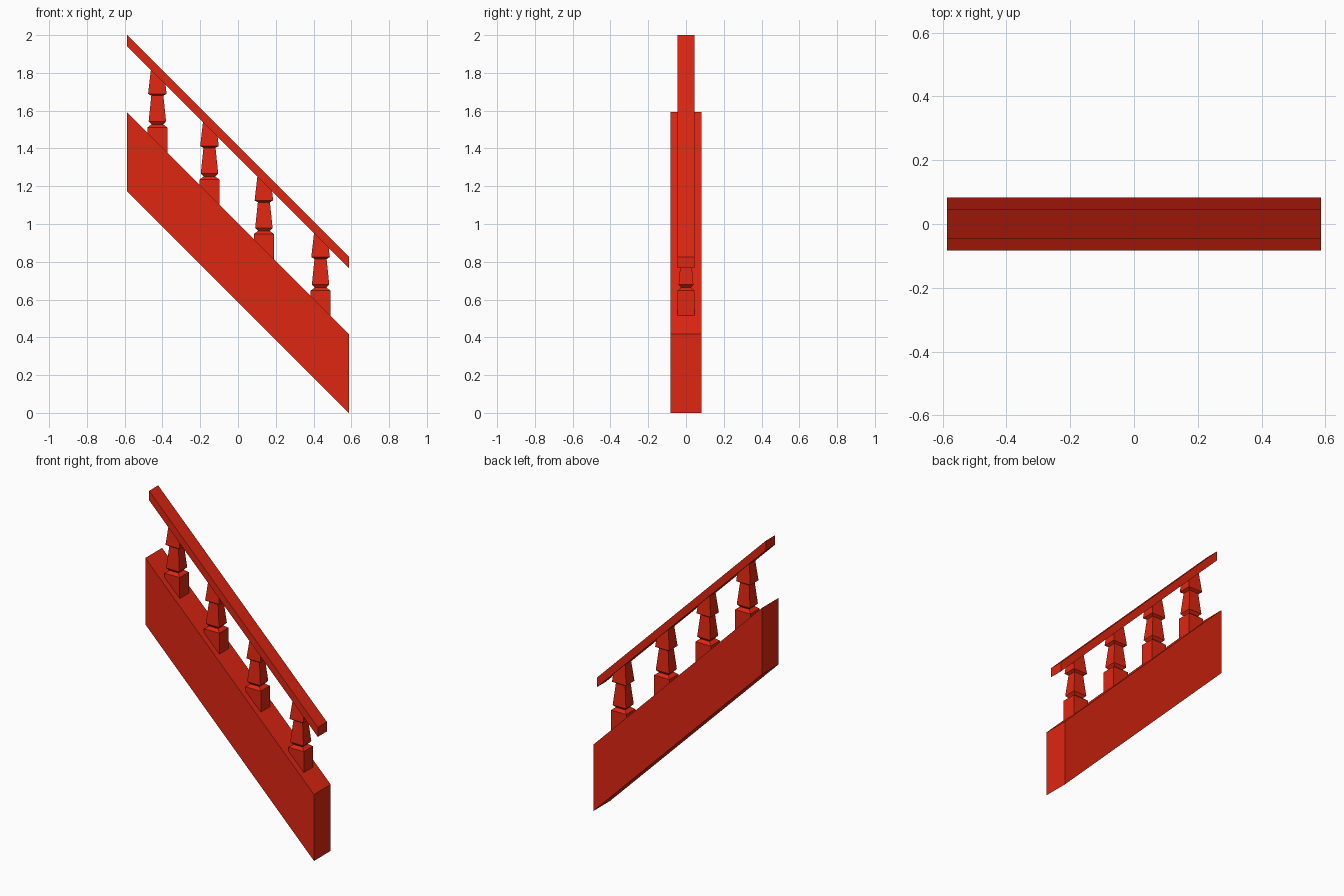
import bpy
import bmesh
from mathutils import Vector

cube = bpy.data.objects.get("Cube")
if cube:
    bpy.data.objects.remove(cube, do_unlink=True)

red = bpy.data.materials.new("red_paint")
red.use_nodes = True
red.diffuse_color = (0.73, 0.019, 0.0055, 1)
red.node_tree.nodes["Principled BSDF"].inputs["Base Color"].default_value = red.diffuse_color

END = 0.587      # half length of the flight along x
SLOPE = Vector((1, 0, 1))


def finish(name, bm):
    bmesh.ops.recalc_face_normals(bm, faces=bm.faces)
    mesh = bpy.data.meshes.new(name)
    bm.to_mesh(mesh)
    bm.free()
    mesh.materials.append(red)
    obj = bpy.data.objects.new(name, mesh)
    bpy.context.collection.objects.link(obj)
    return obj


def sloped_beam(name, low, high, half_depth):
    """Beam descending at 45 degrees with vertical ends; low/high are its heights at x = 0."""
    bm = bmesh.new()
    bmesh.ops.create_cube(bm, size=2)
    for v in bm.verts:
        x = v.co.x * END
        v.co = (x, v.co.y * half_depth, (high if v.co.z > 0 else low) - x)
    return finish(name, bm)


def baluster(name, x, profile, low, high):
    """Stack of rectangular rings, trimmed along the slope at both ends."""
    bm = bmesh.new()
    rings = []
    for half, z in profile:
        rings.append([bm.verts.new((x + sx * half, sy * half * 0.85, 1.084 - x + z))
                      for sx, sy in ((-1, -1), (1, -1), (1, 1), (-1, 1))])
    for a, b in zip(rings, rings[1:]):
        for i in range(4):
            j = (i + 1) % 4
            bm.faces.new((a[i], a[j], b[j], b[i]))
    bm.faces.new(rings[0][::-1])
    bm.faces.new(rings[-1])
    for height, normal in ((low, -SLOPE), (high, SLOPE)):
        bmesh.ops.bisect_plane(bm, geom=bm.verts[:] + bm.edges[:] + bm.faces[:],
                               plane_co=(0, 0, height), plane_no=normal, clear_outer=True)
        bmesh.ops.holes_fill(bm, edges=[e for e in bm.edges if e.is_boundary])
    return finish(name, bm)


# Solid side panel and handrail
sloped_beam("side_panel", 0.587, 1.005, 0.083)
sloped_beam("handrail", 1.353, 1.413, 0.045)

# Square balusters: block, neck, lower flare, upper flare
PROFILE = [(0.053, -0.25), (0.053, 0), (0.031, 0.016), (0.046, 0.032),
           (0.032, 0.168), (0.049, 0.178), (0.028, 0.36)]
for n, x in enumerate((-0.427, -0.151, 0.137, 0.437)):
    baluster(f"baluster_{n + 1}", x, PROFILE, 0.995, 1.363)
